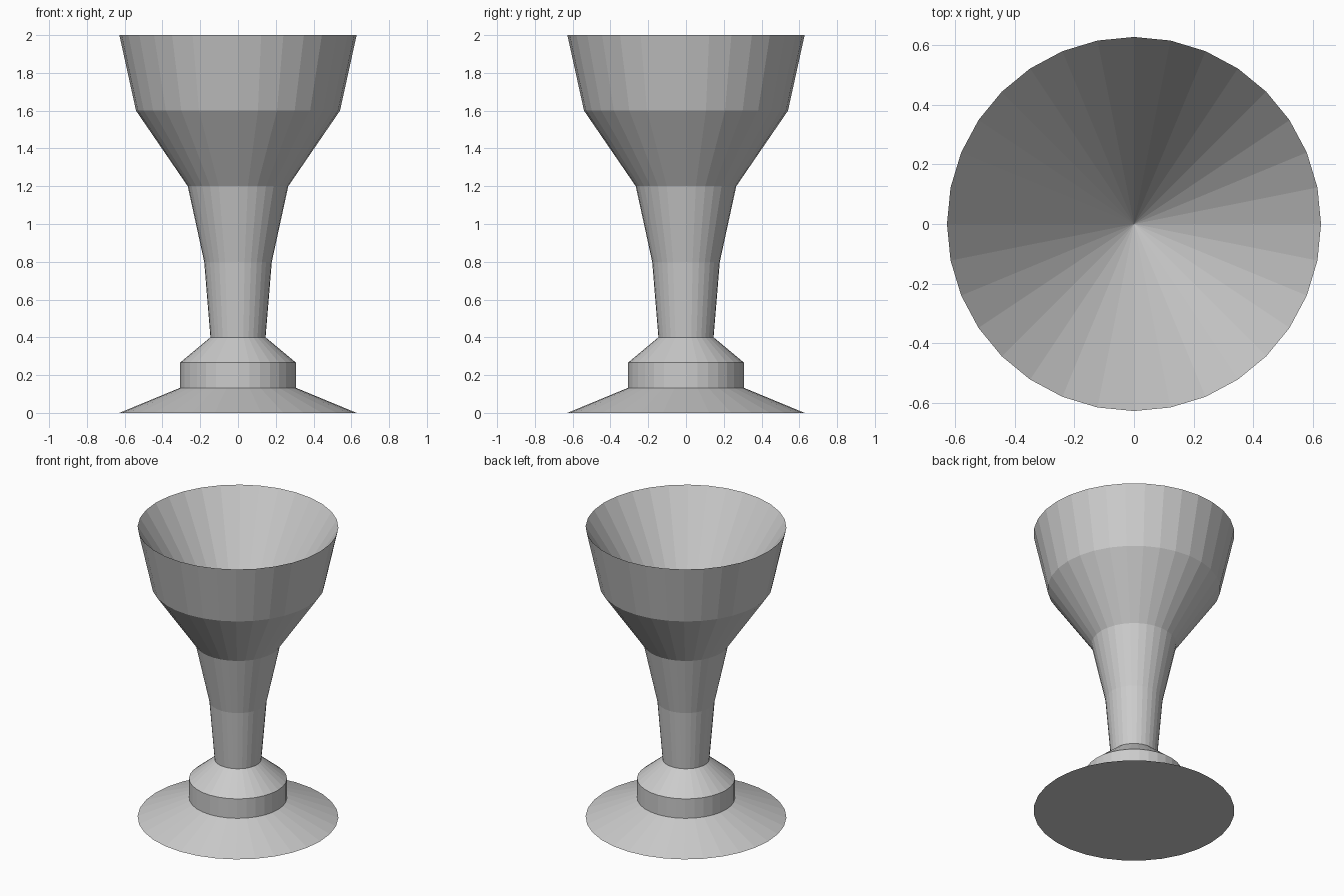
import bpy, bmesh, math

if "Cube" in bpy.data.objects:
    bpy.data.objects.remove(bpy.data.objects["Cube"])

SIDES = 32


def lathe(name, profile):
    """Revolve (radius, height) points about z; radius 0 becomes a pole."""
    bm = bmesh.new()
    rings = []
    for r, z in profile:
        if r == 0:
            rings.append([bm.verts.new((0, 0, z))] * SIDES)
        else:
            rings.append([bm.verts.new((r * math.cos(2 * math.pi * i / SIDES),
                                        r * math.sin(2 * math.pi * i / SIDES), z))
                          for i in range(SIDES)])
    for low, high in zip(rings, rings[1:]):
        for i in range(SIDES):
            j = (i + 1) % SIDES
            corners = [low[i], low[j], high[j], high[i]]
            bm.faces.new(list(dict.fromkeys(corners)))
    bmesh.ops.recalc_face_normals(bm, faces=bm.faces)
    mesh = bpy.data.meshes.new(name)
    bm.to_mesh(mesh)
    bm.free()
    obj = bpy.data.objects.new(name, mesh)
    bpy.context.collection.objects.link(obj)
    return obj


lathe("goblet", [
    # foot and collar
    (0, 0), (0.628, 0), (0.306, 0.133), (0.306, 0.267),
    # stem
    (0.146, 0.4), (0.179, 0.8), (0.266, 1.2),
    # bowl outside, knife-edge rim, conical inside
    (0.54, 1.6), (0.628, 2.0), (0, 1.0),
])
